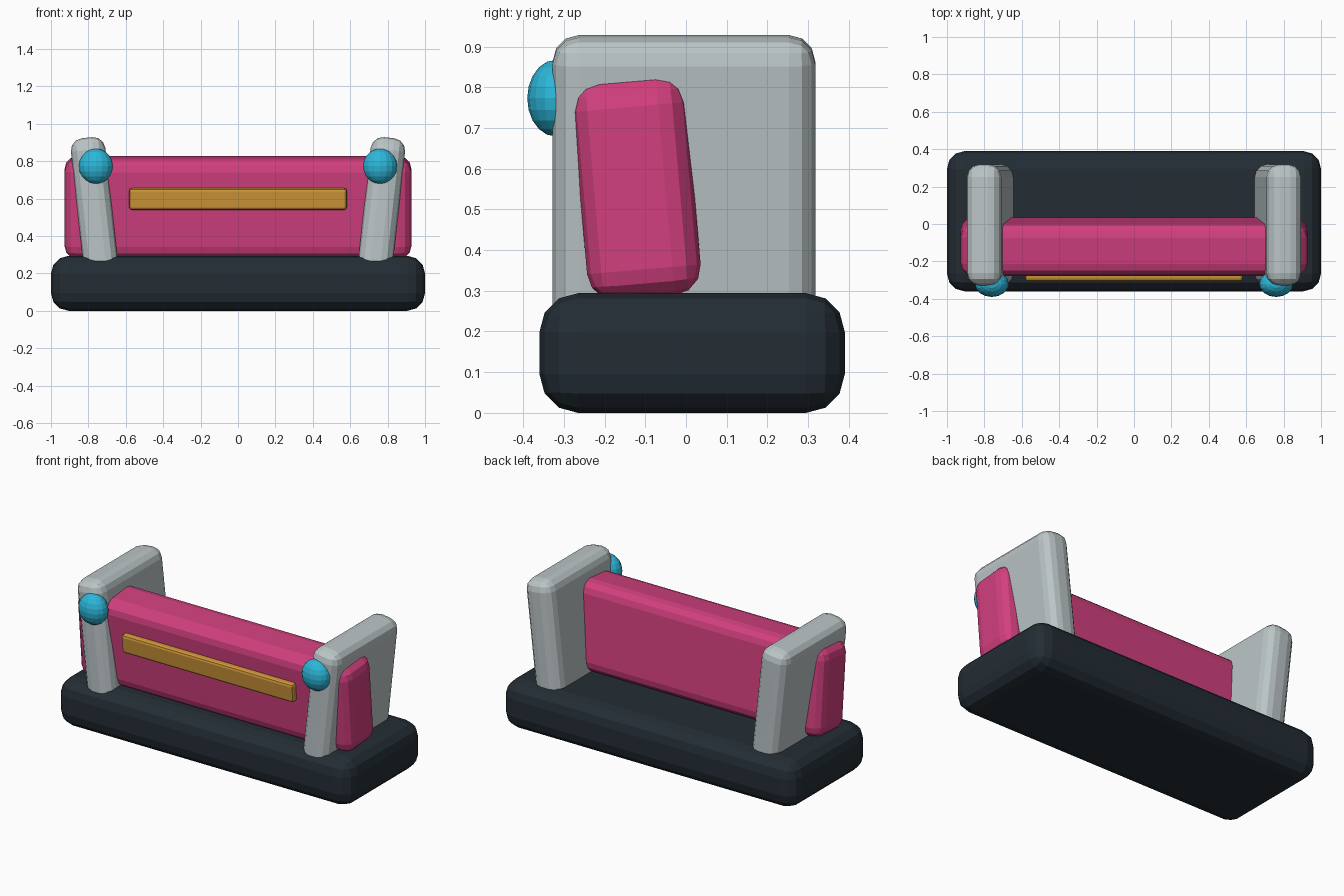
import bpy, math

if "Cube" in bpy.data.objects:
    bpy.data.objects.remove(bpy.data.objects["Cube"])


def material(name, rgb):
    m = bpy.data.materials.new(name)
    m.diffuse_color = (*rgb, 1.0)
    m.use_nodes = True
    m.node_tree.nodes["Principled BSDF"].inputs["Base Color"].default_value = m.diffuse_color
    return m


DARK = material("dark slate", (0.017, 0.026, 0.035))
PINK = material("pink", (0.64, 0.05, 0.21))
GREY = material("light grey", (0.50, 0.56, 0.57))
CYAN = material("cyan", (0.025, 0.47, 0.69))
GOLD = material("gold", (0.62, 0.30, 0.04))


def block(name, mat, loc, size, bevel, rot=(0, 0, 0), segments=3):
    """Box with rounded edges, rotation in degrees."""
    bpy.ops.mesh.primitive_cube_add(size=1, location=loc)
    ob = bpy.context.object
    ob.name = name
    ob.scale = size
    bpy.ops.object.transform_apply(location=False, rotation=False, scale=True)
    ob.rotation_euler = [math.radians(a) for a in rot]
    mod = ob.modifiers.new("rounded edges", 'BEVEL')
    mod.width = bevel
    mod.segments = segments
    ob.data.materials.append(mat)
    return ob


# Base slab
block("base", DARK, (0, 0.015, 0.147), (2.0, 0.75, 0.294), 0.095)

# Leaning bar that passes through both side panels
block("backrest", PINK, (0, -0.121, 0.552), (1.855, 0.28, 0.54), 0.07, (5, 0, 0))

# Trim strip on the front of the bar
block("trim_strip", GOLD, (0, -0.277, 0.598), (1.165, 0.05, 0.115), 0.015, (5, 0, 0), 2)

# Side panels leaning outward, each with a round knob on the front
for side, s in (("left", -1), ("right", 1)):
    block(side + "_panel", GREY, (s * 0.768, -0.005, 0.56),
          (0.185, 0.645, 0.735), 0.065, (0, s * 6.3, 0))
    bpy.ops.mesh.primitive_uv_sphere_add(segments=16, ring_count=10, radius=1,
                                         location=(s * 0.76, -0.32, 0.773))
    knob = bpy.context.object
    knob.name = side + "_knob"
    knob.scale = (0.091, 0.07, 0.094)
    knob.data.materials.append(CYAN)
